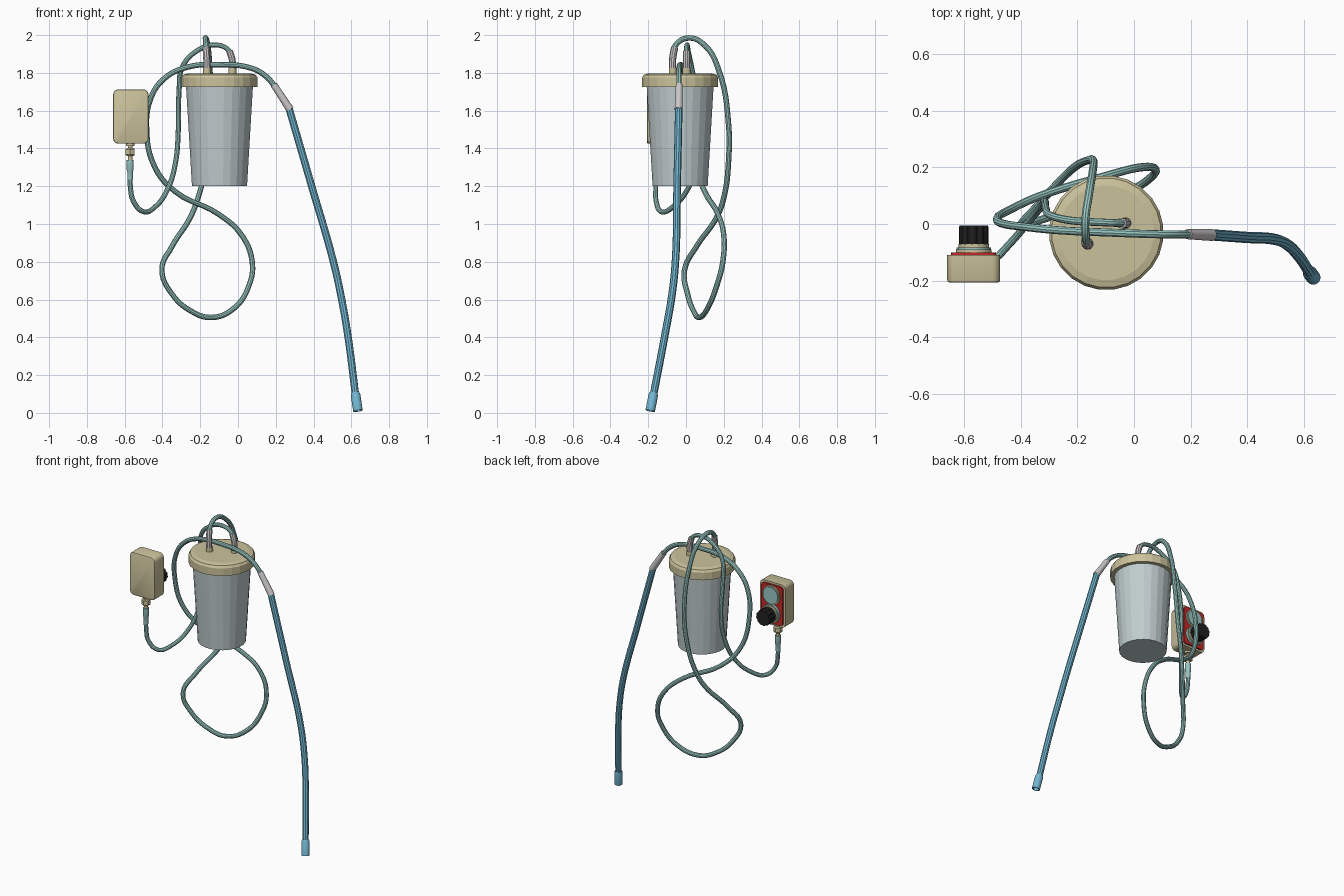
import bpy, bmesh, math
from mathutils import Vector, Matrix

if "Cube" in bpy.data.objects:
    bpy.data.objects.remove(bpy.data.objects["Cube"])

def material(name, rgb):
    m = bpy.data.materials.new(name)
    m.diffuse_color = (*rgb, 1)
    m.use_nodes = True
    m.node_tree.nodes["Principled BSDF"].inputs["Base Color"].default_value = m.diffuse_color
    return m

CREAM = material("cream", (0.60, 0.54, 0.33))
CLEAR = material("pale_grey", (0.53, 0.61, 0.62))
TEAL = material("teal", (0.32, 0.58, 0.55))
BLUE = material("blue", (0.17, 0.47, 0.64))
RED = material("red", (0.55, 0.02, 0.02))
BLACK = material("black", (0.015, 0.015, 0.015))
GREY = material("light_grey", (0.6, 0.57, 0.58))

def finish(ob, mat, smooth=True):
    ob.data.materials.clear()
    ob.data.materials.append(mat)
    bpy.ops.object.select_all(action='DESELECT')
    ob.select_set(True)
    bpy.context.view_layer.objects.active = ob
    if smooth:
        bpy.ops.object.shade_smooth_by_angle(angle=math.radians(35))
    return ob

def mesh_object(name, bm, mat, smooth=True):
    bmesh.ops.recalc_face_normals(bm, faces=bm.faces)
    me = bpy.data.meshes.new(name)
    bm.to_mesh(me)
    bm.free()
    ob = bpy.data.objects.new(name, me)
    bpy.context.collection.objects.link(ob)
    return finish(ob, mat, smooth)

def lathe(name, profile, origin, mat, axis=(0, 0, 1), sides=24, smooth=True, ribs=0):
    """Revolve (radius, height) points round an axis; radius 0 makes a pole."""
    bm = bmesh.new()
    rot = Vector((0, 0, 1)).rotation_difference(Vector(axis)).to_matrix()
    rings = []
    for r, h in profile:
        n = 1 if r == 0 else sides
        ring = []
        for i in range(n):
            a = 2 * math.pi * (i + 0.5) / sides
            q = r * (1 - ribs * (i // 2 % 2))
            p = rot @ Vector((q * math.cos(a), q * math.sin(a), h))
            ring.append(bm.verts.new(p + Vector(origin)))
        rings.append(ring)
    for a, b in zip(rings, rings[1:]):
        for i in range(sides):
            j = (i + 1) % sides
            if len(a) == 1:
                bm.faces.new((a[0], b[i], b[j]))
            elif len(b) == 1:
                bm.faces.new((a[i], a[j], b[0]))
            else:
                bm.faces.new((a[i], a[j], b[j], b[i]))
    return mesh_object(name, bm, mat, smooth)

def cylinder(name, r, h, origin, mat, axis=(0, 0, 1), sides=24):
    return lathe(name, [(0, 0), (r, 0), (r, h), (0, h)], origin, mat, axis, sides)

def tube(name, points, r, mat, steps=6):
    """Smooth round hose through the points, turned into a mesh."""
    cu = bpy.data.curves.new(name, 'CURVE')
    cu.dimensions = '3D'
    cu.bevel_depth, cu.bevel_resolution = r, 3
    cu.resolution_u, cu.use_fill_caps = steps, True
    sp = cu.splines.new('BEZIER')
    sp.bezier_points.add(len(points) - 1)
    for bp, p in zip(sp.bezier_points, points):
        bp.co = p
        bp.handle_left_type = bp.handle_right_type = 'AUTO'
    ob = bpy.data.objects.new(name, cu)
    bpy.context.collection.objects.link(ob)
    bpy.ops.object.select_all(action='DESELECT')
    ob.select_set(True)
    bpy.context.view_layer.objects.active = ob
    bpy.ops.object.convert(target='MESH')
    return finish(bpy.context.object, mat)

def rounded_box(name, lo, hi, corner, edge, mat):
    """Box with rounded corners in the xz plane and a small front/back bevel."""
    lo, hi = Vector(lo), Vector(hi)
    bm = bmesh.new()
    bmesh.ops.create_cube(bm, size=1, matrix=Matrix.Translation((lo + hi) / 2) @ Matrix.Diagonal((*(hi - lo), 1)))
    es = [e for e in bm.edges if abs(e.verts[0].co.y - e.verts[1].co.y) > 1e-4]
    bmesh.ops.bevel(bm, geom=es, offset=corner, segments=4, profile=0.5, affect='EDGES')
    if edge:
        es = [e for e in bm.edges if all(abs(v.co.y - lo.y) < 1e-5 for v in e.verts)]
        bmesh.ops.bevel(bm, geom=es, offset=edge, segments=2, profile=0.5, affect='EDGES')
    return mesh_object(name, bm, mat)

# Canister and lid
C = (-0.098, -0.031, 0)
lathe("canister", [(0, 1.2), (0.147, 1.2), (0.179, 1.735), (0, 1.735)], C, CLEAR, smooth=False)
lathe("lid", [(0, 1.725), (0.203, 1.725), (0.203, 1.775), (0.194, 1.79), (0.168, 1.797), (0, 1.797)],
      C, CREAM, smooth=False)

# Lid ports and their grey elbow sleeves
for side, x, y in (("rear", -0.03, 0.003), ("front", -0.164, -0.07)):
    cylinder(side + "_port", 0.021, 0.035, (x, y, 1.79), CREAM)
tube("rear_port_sleeve", [(-0.03, 0.003, 1.815), (-0.031, 0.003, 1.87), (-0.045, 0.003, 1.915)], 0.019, GREY)
tube("front_port_sleeve", [(-0.163, -0.072, 1.815), (-0.166, -0.07, 1.88), (-0.17, -0.06, 1.935)], 0.019, GREY)

# Long hose: front port, down behind the canister, round the loop, back to the wand
tube("suction_hose", [
    (-0.166, -0.07, 1.88), (-0.17, -0.056, 1.945), (-0.172, 0.015, 1.985), (-0.16, 0.1, 1.945),
    (-0.148, 0.175, 1.81), (-0.145, 0.225, 1.53), (-0.165, 0.225, 1.33), (-0.205, 0.205, 1.16),
    (-0.25, 0.165, 1.04), (-0.35, 0.055, 0.88), (-0.403, -0.008, 0.755), (-0.35, 0.008, 0.63),
    (-0.25, 0.04, 0.54), (-0.14, 0.07, 0.505), (-0.02, 0.115, 0.555), (0.06, 0.165, 0.68),
    (0.075, 0.195, 0.8), (0.02, 0.2, 0.94), (-0.1, 0.17, 1.05), (-0.33, 0.1, 1.17),
    (-0.44, 0.05, 1.3), (-0.484, 0.02, 1.5), (-0.46, 0.0, 1.67), (-0.39, -0.01, 1.77),
    (-0.27, -0.022, 1.83), (-0.1, -0.03, 1.843), (0.07, -0.036, 1.825), (0.15, -0.037, 1.78),
    (0.215, -0.037, 1.7)], 0.0145, TEAL)

# Regulator hose: rear port to the control box
tube("regulator_hose", [
    (-0.031, 0.003, 1.87), (-0.05, 0.003, 1.92), (-0.12, 0.006, 1.948), (-0.22, 0.012, 1.915),
    (-0.295, 0.03, 1.83), (-0.312, 0.055, 1.7), (-0.316, 0.08, 1.5), (-0.33, 0.06, 1.33),
    (-0.37, 0.012, 1.19), (-0.44, -0.07, 1.09), (-0.5, -0.13, 1.065), (-0.553, -0.158, 1.12),
    (-0.57, -0.16, 1.2), (-0.571, -0.16, 1.3)], 0.0135, TEAL)

# Wand: grey sleeve, blue tube and hollow tip
lathe("wand_sleeve", [(0, 0), (0.018, 0), (0.021, 0.156), (0, 0.156)],
      (0.19, -0.036, 1.737), GREY, (0.085, -0.003, -0.13))
wand = [(0.268, -0.038, 1.62), (0.39, -0.047, 1.2), (0.505, -0.056, 0.8),
        (0.545, -0.075, 0.62), (0.58, -0.11, 0.42), (0.624, -0.175, 0.08)]
tube("wand", wand, 0.02, BLUE, 8)
lathe("wand_tip", [(0, 0), (0.021, 0), (0.0255, 0.012), (0.0255, 0.098), (0.019, 0.098), (0.019, 0.03), (0, 0.03)],
      (0.621, -0.171, 0.106), BLUE, (0.14, -0.19, -0.97))

# Control box with red face plate
rounded_box("control_box", (-0.661, -0.207, 1.425), (-0.474, -0.11, 1.713), 0.028, 0.008, CREAM)
rounded_box("face_plate", (-0.648, -0.112, 1.438), (-0.488, -0.1, 1.7), 0.022, 0, RED)

# Gauge, dial base and ribbed knob, all facing the back
Y = (0, 1, 0)
X = -0.567
cylinder("gauge_ring", 0.064, 0.01, (X, -0.101, 1.632), CREAM, Y)
cylinder("gauge_face", 0.056, 0.016, (X, -0.1, 1.632), TEAL, Y)
cylinder("dial_base", 0.062, 0.018, (X, -0.101, 1.51), TEAL, Y)
cylinder("dial_collar", 0.054, 0.016, (X, -0.086, 1.51), CREAM, Y)
lathe("knob", [(0, 0), (0.052, 0), (0.052, 0.063), (0.049, 0.067), (0, 0.067)],
      (X, -0.072, 1.51), BLACK, Y, sides=48, smooth=False, ribs=0.07)

# Fitting under the control box
F = (-0.571, -0.16, 0)
lathe("box_fitting", [(0, 1.43), (0.022, 1.43), (0.022, 1.412), (0.012, 1.412), (0.012, 1.33), (0, 1.33)], F, CREAM)
lathe("fitting_nut", [(0, 1.402), (0.022, 1.402), (0.028, 1.395), (0.028, 1.367), (0.022, 1.36), (0, 1.36)],
      F, CREAM, sides=6, smooth=False)
lathe("hose_cuff", [(0, 1.34), (0.019, 1.34), (0.019, 1.287), (0.0155, 1.28), (0.0145, 1.235), (0, 1.235)], F, TEAL)
